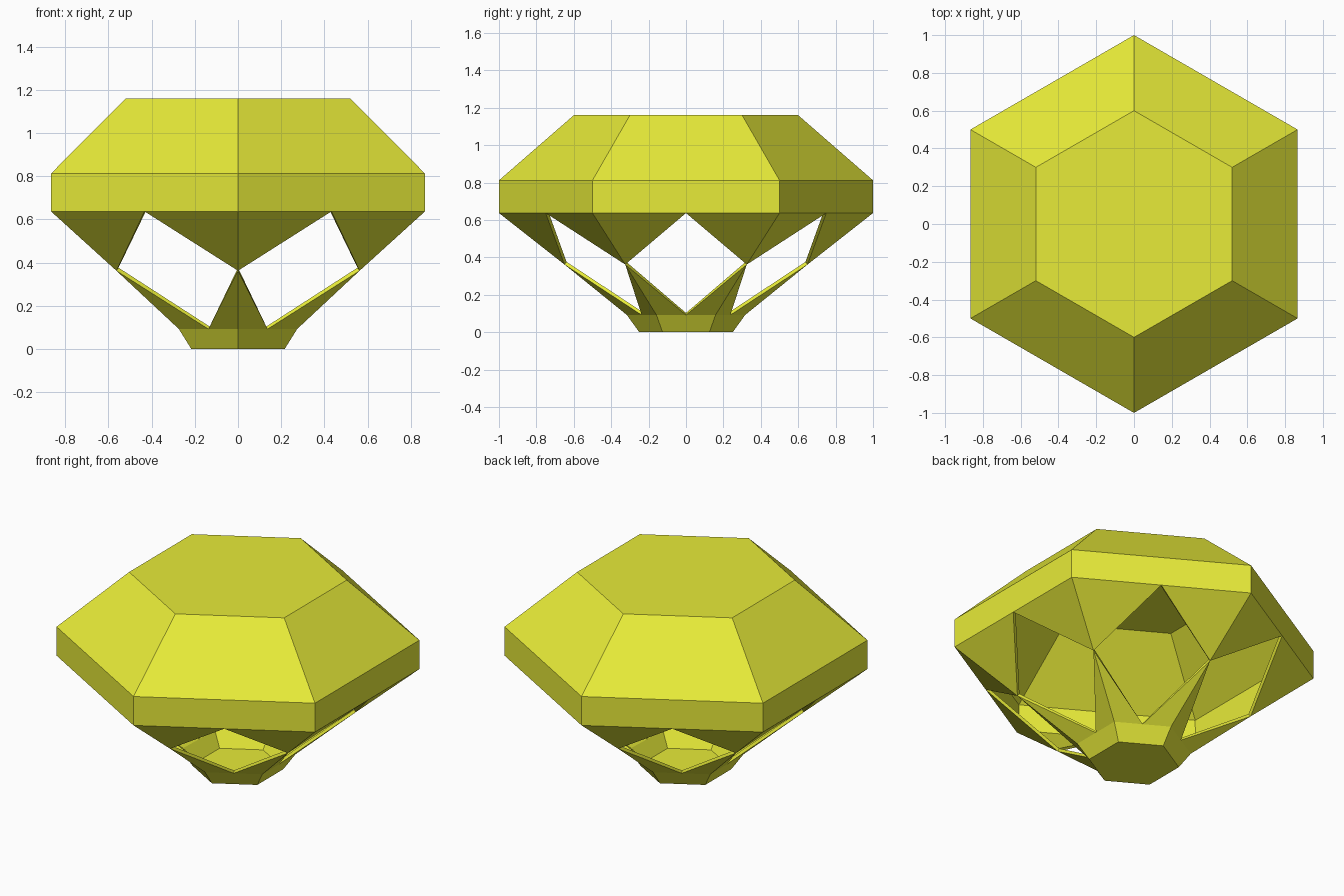
import bpy, bmesh
from math import sin, cos, pi

if "Cube" in bpy.data.objects:
    bpy.data.objects.remove(bpy.data.objects["Cube"])

SIDES = 6
bm = bmesh.new()

def ring(r, z, start=90.0):
    """Hexagonal ring of vertices; the first corner points along +y."""
    a0 = start * pi / 180
    return [bm.verts.new((r * cos(a0 + 2 * pi * k / SIDES),
                          r * sin(a0 + 2 * pi * k / SIDES), z)) for k in range(SIDES)]

def midpoints(r, z):
    """Midpoints of the sides of a hexagon with corner radius r."""
    return ring(r * cos(pi / SIDES), z, 120.0)

# Corner rings from top to bottom
table = ring(0.6, 1.16)
girdle_top = ring(1.0, 0.812)
girdle_low = ring(1.0, 0.637)
girdle_mid = midpoints(1.0, 0.637)
waist = ring(0.65, 0.362)
culet_top = ring(0.316, 0.092)
culet_mid = midpoints(0.316, 0.092)
culet = ring(0.25, 0.0)

# Facets
bm.faces.new(table)
bm.faces.new(culet)
windows = []
for k in range(SIDES):
    n = (k + 1) % SIDES
    bm.faces.new((table[k], girdle_top[k], girdle_top[n], table[n]))
    bm.faces.new((girdle_top[k], girdle_low[k], girdle_mid[k], girdle_low[n], girdle_top[n]))
    bm.faces.new((girdle_low[k], waist[k], girdle_mid[k]))
    bm.faces.new((girdle_mid[k], waist[n], girdle_low[n]))
    bm.faces.new((waist[k], culet_top[k], culet_mid[k]))
    bm.faces.new((culet_mid[k], culet_top[n], waist[n]))
    bm.faces.new((culet_top[k], culet[k], culet[n], culet_top[n], culet_mid[k]))
    windows.append(bm.faces.new((girdle_mid[k], waist[k], culet_mid[k], waist[n])))

# Orient the closed gem, then open the diamond windows
bmesh.ops.recalc_face_normals(bm, faces=bm.faces[:])
bmesh.ops.delete(bm, geom=windows, context='FACES_ONLY')

mesh = bpy.data.meshes.new("gem_shell")
bm.to_mesh(mesh)
bm.free()
gem = bpy.data.objects.new("gem_shell", mesh)
bpy.context.collection.objects.link(gem)

# Thin wall, grown inwards
wall = gem.modifiers.new("wall", 'SOLIDIFY')
wall.thickness = 0.018
wall.offset = -1

mat = bpy.data.materials.new("yellow")
mat.diffuse_color = (0.8, 0.83, 0.04, 1)
mat.use_nodes = True
mat.node_tree.nodes["Principled BSDF"].inputs["Base Color"].default_value = mat.diffuse_color
mesh.materials.append(mat)
